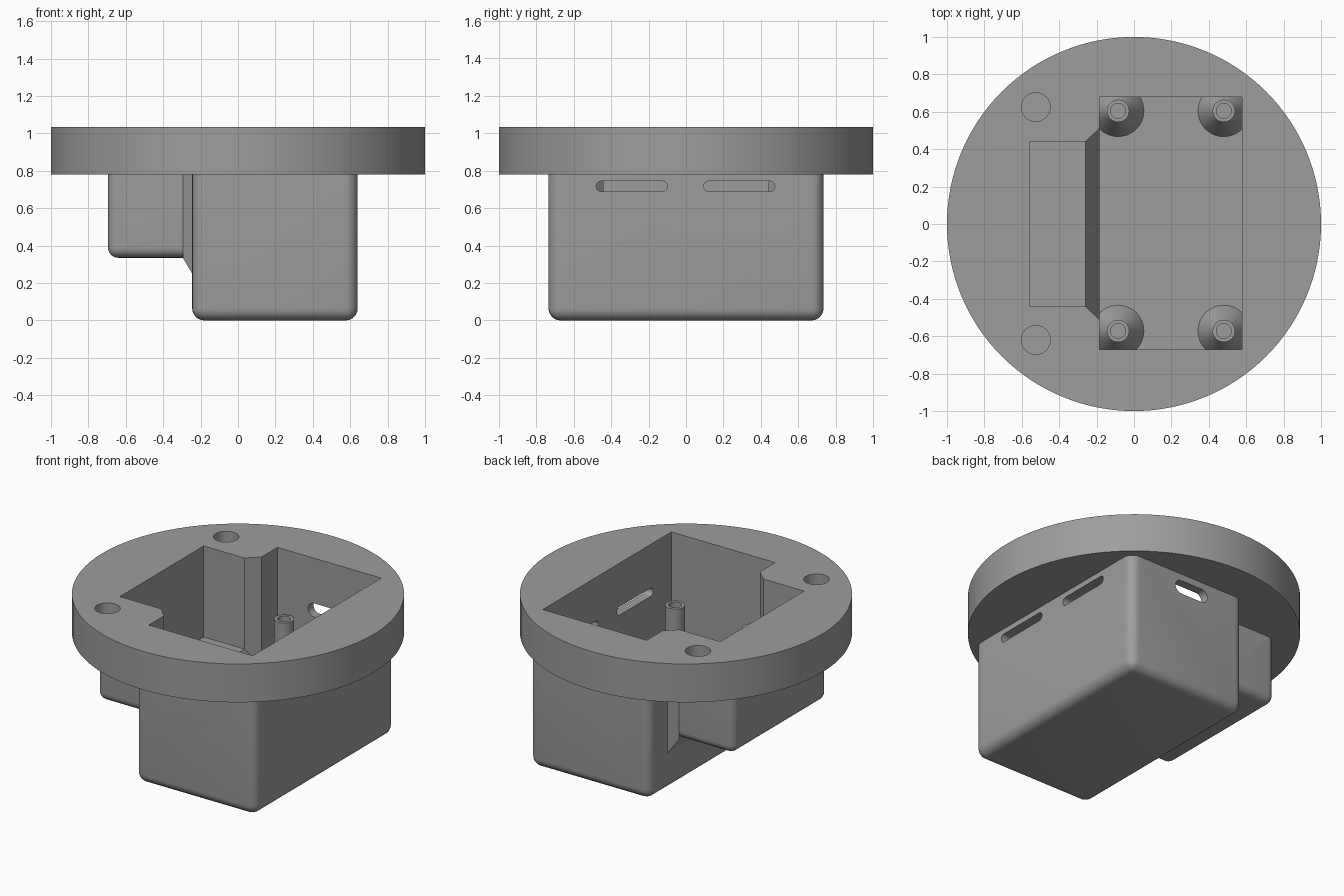
import bpy, bmesh, math
from mathutils import Matrix

if "Cube" in bpy.data.objects:
    bpy.data.objects.remove(bpy.data.objects["Cube"])

grey = bpy.data.materials.new("grey plastic")
grey.diffuse_color = (0.34, 0.34, 0.34, 1)
grey.use_nodes = True
grey.node_tree.nodes["Principled BSDF"].inputs["Base Color"].default_value = grey.diffuse_color


def make(name, bm):
    bmesh.ops.recalc_face_normals(bm, faces=bm.faces)
    mesh = bpy.data.meshes.new(name)
    bm.to_mesh(mesh)
    bm.free()
    mesh.materials.append(grey)
    ob = bpy.data.objects.new(name, mesh)
    bpy.context.collection.objects.link(ob)
    return ob


def box(name, lo, hi, radius=0):
    """Box; with a radius every edge except the top rim is rounded."""
    bm = bmesh.new()
    bmesh.ops.create_cube(bm, size=1)
    for v in bm.verts:
        v.co = [lo[i] + (v.co[i] + 0.5) * (hi[i] - lo[i]) for i in range(3)]
    if radius:
        edges = [e for e in bm.edges if min(v.co.z for v in e.verts) < hi[2] - 1e-4]
        bmesh.ops.bevel(bm, geom=edges, offset=radius, segments=6,
                        profile=0.5, affect='EDGES')
    return make(name, bm)


def lathe(name, profile, x=0, y=0, steps=48):
    """Solid of revolution; profile starts and ends on the axis."""
    bm = bmesh.new()
    vs = [bm.verts.new((r, 0, z)) for r, z in profile]
    edges = [bm.edges.new(p) for p in zip(vs, vs[1:])]
    bmesh.ops.spin(bm, geom=vs + edges, cent=(0, 0, 0), axis=(0, 0, 1),
                   angle=2 * math.pi, steps=steps)
    bmesh.ops.remove_doubles(bm, verts=bm.verts, dist=1e-5)
    bmesh.ops.translate(bm, verts=bm.verts, vec=(x, y, 0))
    return make(name, bm)


def cylinder(name, r, z0, z1, x=0, y=0, steps=48):
    return lathe(name, [(0, z0), (r, z0), (r, z1), (0, z1)], x, y, steps)


def neck(name, x0, y0, z0, x1, y1, z1, top):
    """Flared passage from a small opening at x0 to a larger one at x1."""
    bm = bmesh.new()
    a, b = [[bm.verts.new(p) for p in
             ((x, -y, z), (x, y, z), (x, y, top), (x, -y, top))]
            for x, y, z in ((x0, y0, z0), (x1, y1, z1))]
    bm.faces.new(a)
    bm.faces.new(b)
    for i in range(4):
        j = (i + 1) % 4
        bm.faces.new((a[i], a[j], b[j], b[i]))
    return make(name, bm)


def slot(name, length, height, loc, turn):
    """Round-ended slot cutter, length along local x, cutting along local y."""
    bm = bmesh.new()
    r, half, n = height / 2, length / 2 - height / 2, 12
    ring = []
    for side, start in ((1, -math.pi / 2), (-1, math.pi / 2)):
        for i in range(n + 1):
            t = start + math.pi * i / n
            ring.append(bm.verts.new((side * half + r * math.cos(t), -0.1,
                                      r * math.sin(t))))
    face = bm.faces.new(ring)
    ext = bmesh.ops.extrude_face_region(bm, geom=[face])
    bmesh.ops.translate(bm, vec=(0, 0.2, 0),
                        verts=[v for v in ext['geom'] if isinstance(v, bmesh.types.BMVert)])
    bm.transform(Matrix.Translation(loc) @ Matrix.Rotation(turn, 4, 'Z'))
    return make(name, bm)


def combine(target, others, op):
    """Apply booleans and remove the helper solids."""
    for other in others:
        mod = target.modifiers.new("bool", 'BOOLEAN')
        mod.operation, mod.object, mod.solver = op, other, 'EXACT'
        bpy.context.view_layer.objects.active = target
        bpy.ops.object.modifier_apply(modifier=mod.name)
        bpy.data.objects.remove(other)


# Outer shell: round flange, deep box, shallow side box and flared neck
housing = cylinder("housing", 1.0, 0.78, 1.035, steps=128)
combine(housing, [
    box("deep_box", (-0.245, -0.735, 0), (0.64, 0.735, 0.9), 0.065),
    box("side_box", (-0.695, -0.495, 0.335), (-0.1, 0.495, 0.91), 0.055),
    neck("outer_neck", -0.295, 0.495, 0.335, -0.235, 0.555, 0.233, 0.92),
], 'UNION')

# Inner cavity
cavity = box("cavity", (-0.185, -0.672, 0.06), (0.578, 0.678, 1.2))
combine(cavity, [
    neck("inner_neck", -0.26, 0.44, 0.43, -0.18, 0.515, 0.292, 1.15),
    box("side_pocket", (-0.56, -0.44, 0.43), (-0.26 + 0.0005, 0.44, 1.15)),
], 'UNION')

# Screw posts with conical feet and blind holes stay standing in the cavity
post = [(0, 0.03), (0.15, 0.03), (0.138, 0.06), (0.06, 0.19), (0.06, 0.615),
        (0.04, 0.615), (0.04, 0.3), (0, 0.3)]
combine(cavity, [lathe("post", post, x, y, 32)
                 for x in (-0.085, 0.48) for y in (-0.572, 0.605)], 'DIFFERENCE')

# Cut cavity, flange holes and cable slots
combine(housing, [cavity]
        + [cylinder("flange_hole", 0.077, 0.85, 1.2, -0.525, y) for y in (-0.62, 0.625)]
        + [slot("side_slot", 0.38, 0.055, (0.61, y, 0.717), math.pi / 2)
           for y in (-0.29, 0.285)]
        + [slot("back_slot", 0.25, 0.09, (0.165, 0.707, 0.69), 0)], 'DIFFERENCE')

# Smooth curved faces, keep edges sharp
bpy.ops.object.select_all(action='DESELECT')
housing.select_set(True)
bpy.context.view_layer.objects.active = housing
bpy.ops.object.shade_smooth_by_angle(angle=math.radians(30))
